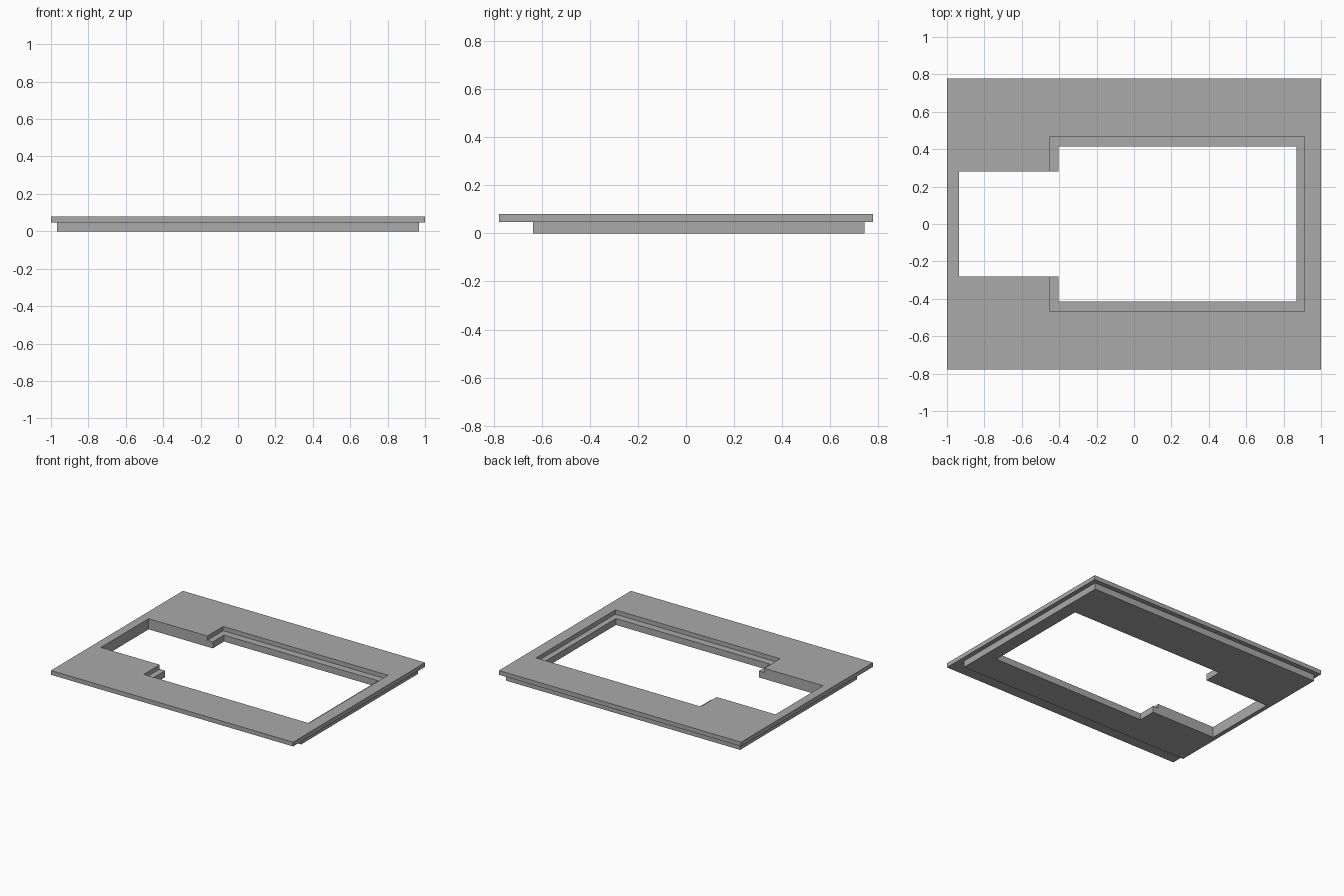
import bpy
import bmesh

cube = bpy.data.objects.get("Cube")
if cube:
    bpy.data.objects.remove(cube)

# Single grey finish
grey = bpy.data.materials.new("plain_grey")
grey.use_nodes = True
colour = (0.4, 0.4, 0.4, 1)
grey.diffuse_color = colour
grey.node_tree.nodes["Principled BSDF"].inputs["Base Color"].default_value = colour


def rectangle(x0, x1, y0, y1):
    return [(x0, y0), (x1, y0), (x1, y1), (x0, y1)]


def stepped_opening(x_end, x_step, x_far, narrow, wide):
    """Narrow slot that widens into a larger bay, symmetric in y."""
    half = [(x_end, narrow), (x_step, narrow), (x_step, wide), (x_far, wide)]
    return half + [(x, -y) for x, y in reversed(half)]


def frame(name, outline, opening, bottom, top):
    """Flat plate with a hole, extruded between two heights."""
    bm = bmesh.new()
    edges = []
    for loop in (outline, opening):
        verts = [bm.verts.new((x, y, bottom)) for x, y in loop]
        edges += [bm.edges.new((v, verts[i - 1])) for i, v in enumerate(verts)]
    bmesh.ops.triangle_fill(bm, edges=edges, use_beauty=True)
    result = bmesh.ops.extrude_face_region(bm, geom=bm.faces[:], use_keep_orig=True)
    raised = [g for g in result["geom"] if isinstance(g, bmesh.types.BMVert)]
    bmesh.ops.translate(bm, verts=raised, vec=(0, 0, top - bottom))
    bmesh.ops.recalc_face_normals(bm, faces=bm.faces[:])
    mesh = bpy.data.meshes.new(name)
    bm.to_mesh(mesh)
    bm.free()
    mesh.materials.append(grey)
    obj = bpy.data.objects.new(name, mesh)
    bpy.context.collection.objects.link(obj)
    return obj


SEAM, TOP = 0.048, 0.08

# Lower body, whose smaller opening leaves a ledge under the top plate
frame("lower_frame", rectangle(-0.967, 0.967, -0.637, 0.743),
      stepped_opening(-0.935, -0.405, 0.868, 0.281, 0.414), 0, SEAM)

# Overhanging top plate with the wider recess
frame("top_plate", rectangle(-1, 1, -0.778, 0.778),
      stepped_opening(-0.935, -0.45, 0.911, 0.281, 0.468), SEAM, TOP)
